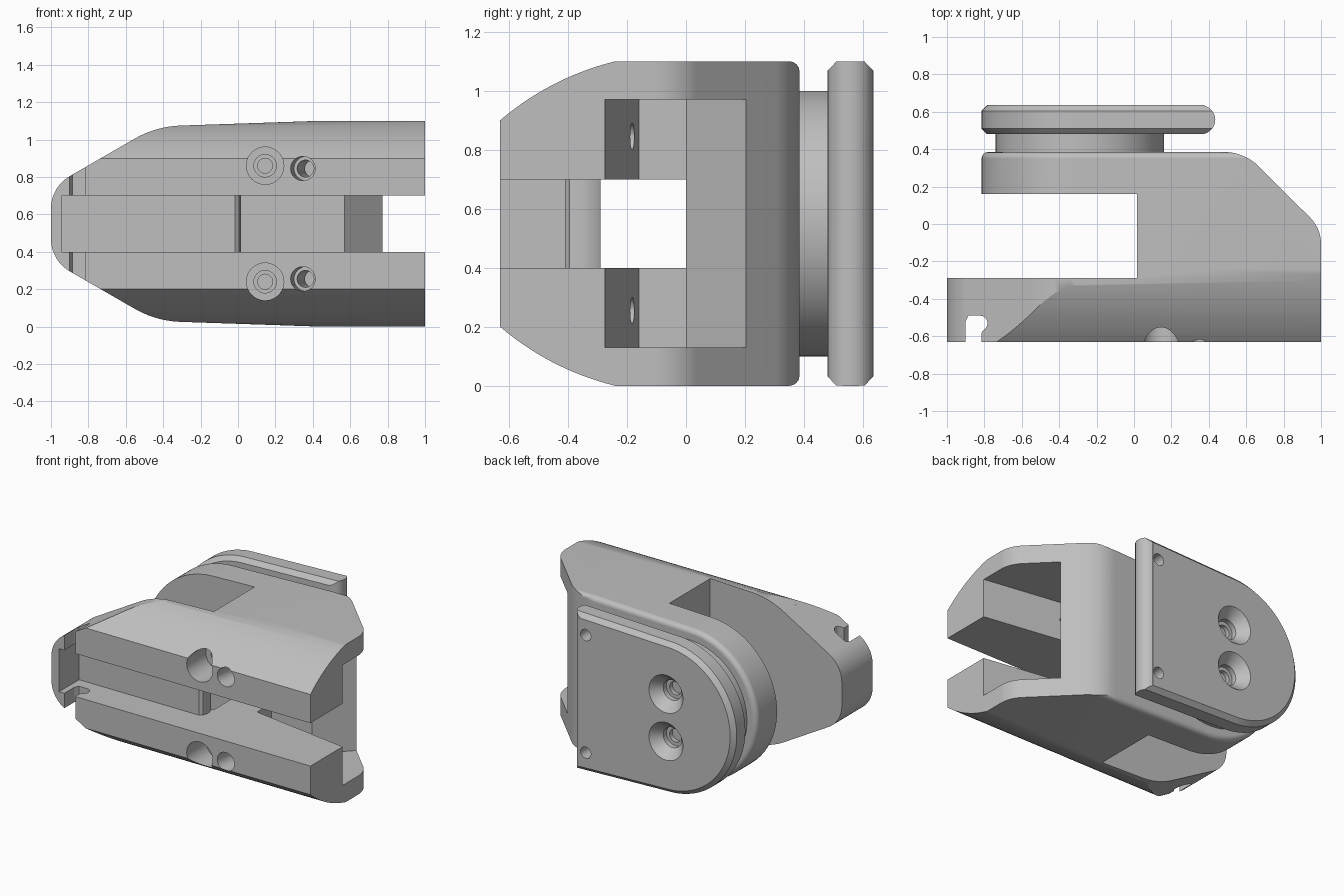
import bpy, bmesh, math
from mathutils import Matrix, Vector

if "Cube" in bpy.data.objects:
    bpy.data.objects.remove(bpy.data.objects["Cube"], do_unlink=True)

MID = 0.55                      # height of the symmetry plane
PIVOT = -0.29                   # x of the round pivot
grey = bpy.data.materials.new("plain grey")
grey.use_nodes = True
grey.diffuse_color = (0.52, 0.52, 0.52, 1)
grey.node_tree.nodes["Principled BSDF"].inputs["Base Color"].default_value = grey.diffuse_color


def make(name, bm):
    bmesh.ops.recalc_face_normals(bm, faces=bm.faces)
    mesh = bpy.data.meshes.new(name)
    bm.to_mesh(mesh)
    bm.free()
    obj = bpy.data.objects.new(name, mesh)
    bpy.context.scene.collection.objects.link(obj)
    mesh.materials.append(grey)
    return obj


def prism(name, pts, axis, lo, hi, bevel=0, segments=1, both=False):
    """Extrude a 2D outline along an axis, optionally bevelling its cap edges."""
    place = {"x": lambda a, b, t: (t, a, b),
             "y": lambda a, b, t: (a, t, b),
             "z": lambda a, b, t: (a, b, t)}[axis]
    bm = bmesh.new()
    near = [bm.verts.new(place(a, b, lo)) for a, b in pts]
    far = [bm.verts.new(place(a, b, hi)) for a, b in pts]
    caps = [bm.faces.new(near), bm.faces.new(far)]
    for i in range(len(pts)):
        j = (i + 1) % len(pts)
        bm.faces.new((near[i], near[j], far[j], far[i]))
    bmesh.ops.recalc_face_normals(bm, faces=bm.faces)
    if bevel:
        edges = list(caps[1].edges) + (list(caps[0].edges) if both else [])
        bmesh.ops.bevel(bm, geom=edges, offset=bevel, segments=segments,
                        profile=0.5, affect="EDGES")
    return make(name, bm)


def plug(x, z, y0, y1, r0, r1=None, lean=0, name="plug"):
    """Round plug from y0 to y1 that may taper or lean toward +x."""
    bm = bmesh.new()
    a, b = Vector((x, y0, z)), Vector((x + lean * (y1 - y0), y1, z))
    turn = (b - a).to_track_quat("Z", "Y").to_matrix().to_4x4()
    bmesh.ops.create_cone(bm, cap_ends=True, segments=40, radius1=r0,
                          radius2=r0 if r1 is None else r1, depth=(b - a).length,
                          matrix=Matrix.Translation((a + b) / 2) @ turn)
    return make(name, bm)


def combine(obj, tool, operation):
    mod = obj.modifiers.new("cut", "BOOLEAN")
    mod.operation, mod.object, mod.solver = operation, tool, "EXACT"
    bpy.context.view_layer.update()
    graph = bpy.context.evaluated_depsgraph_get()
    mesh = bpy.data.meshes.new_from_object(obj.evaluated_get(graph))
    obj.modifiers.clear()
    obj.data = mesh
    bpy.data.objects.remove(tool, do_unlink=True)


def arc(cx, cy, r, a0, a1, n):
    steps = [math.radians(a0 + (a1 - a0) * i / n) for i in range(n + 1)]
    return [(cx + r * math.cos(a), cy + r * math.sin(a)) for a in steps]


def mirrored(pts):
    return pts + [(a, 2 * MID - b) for a, b in reversed(pts)]


def lobe_outline(right):
    """Round at the pivot, widening slightly toward a straight right end."""
    wide = [(right, 1.1)] + ([(0.45, 1.1)] if right > 0.45 else [])
    return wide + arc(PIVOT, MID, 0.525, 92, 268, 56) + [(a, 2 * MID - b) for a, b in reversed(wide)]


# body: rounded lobe plus tapered nose, trimmed by the plan and end outlines
body = prism("body", lobe_outline(1.1), "y", -0.70, 0.385, 0.035, 4)
nose = mirrored([(-0.3, 0.9), (-0.5525, 1.0047)] + arc(-0.8, 0.631, 0.2, 120, 180, 10))
combine(body, prism("nose", nose, "y", -0.72, -0.25), "UNION")

plan = [(-1.1, -0.8), (-1.1, -0.29), (0.016, -0.29), (0.016, 0.16), (-1.1, 0.16), (-1.1, 0.6),
        (0.48, 0.6)] + arc(0.48, 0.119, 0.266, 90, 45, 10) + arc(0.8, -0.107, 0.2, 45, 0, 10) + [(1, -0.8)]
combine(body, prism("plan", plan, "z", -0.2, 1.3), "INTERSECT")

ends = [(0.7, 1.3), (-0.24, 1.3)]
for i in range(15):             # curved shoulder down to the front face
    t = i / 14
    u = 1 - t
    ends.append((-0.24 * u * u - 0.92 * u * t - 0.63 * t * t,
                 1.1 * u * u + 2.09 * u * t + 0.9 * t * t))
combine(body, prism("ends", mirrored(ends), "x", -1.3, 1.3), "INTERSECT")

# tall pocket through the slanted corner
pocket = [(1.1, -0.2905), (0.26, -0.16), (0.26, 0), (0.57, 0), (1.1, 0.53)]
combine(body, prism("pocket", pocket, "z", 0.13, 0.97), "DIFFERENCE")

# middle slot, leaving a thin rounded wall behind the front arm
slot = [(-0.94, -0.8), (-0.94, -0.41), (-0.015, -0.41), (0.005, -0.395), (0.016, -0.36),
        (0.014, -0.33), (0.002, -0.3), (-0.02, -0.27), (-0.02, 0), (0.57, 0), (1.1, 0.53), (1.1, -0.8)]
combine(body, prism("slot", slot, "z", 0.4, 0.7), "DIFFERENCE")

# hooked groove in the nose
groove = [(-0.9, -0.8), (-0.9, -0.52), (-0.885, -0.49)] + arc(-0.823, -0.53, 0.04, 90, -45, 8) \
    + [(-0.815, -0.58), (-0.815, -0.8)]
combine(body, prism("groove", groove, "z", -0.2, 1.3), "DIFFERENCE")

# stepped screw holes and leaning pin holes in the front
for side in (-1, 1):
    z = MID + side * 0.31
    for depth, r in ((-0.42, 0.1), (-0.36, 0.06), (-0.25, 0.04)):
        combine(body, plug(0.145, z, -0.8, depth, r), "DIFFERENCE")
    z = MID + side * 0.295
    combine(body, plug(0.325, z, -0.8, -0.5, 0.065, lean=0.13), "DIFFERENCE")
    combine(body, plug(0.335, z, -0.7, -0.1, 0.045, lean=0.13), "DIFFERENCE")

# pivot neck
neck = plug(PIVOT, MID, 0.36, 0.5, 0.45, name="pivot_neck")
bpy.data.objects.remove(neck, do_unlink=True)
neck = prism("pivot_neck", arc(PIVOT, MID, 0.45, 0, 357, 119), "y", 0.37, 0.49)

# back plate with a rounded straight edge
plate = prism("back_plate", lobe_outline(0.435), "y", 0.48, 0.635, 0.03, 1, True)
edge = [(-1, 0.4), (0.38, 0.4)] + arc(0.357, 0.5575, 0.0775, -75, 75, 12) + [(0.36, 0.7), (-1, 0.7)]
combine(plate, prism("edge", edge, "z", -0.2, 1.3), "INTERSECT")
for side in (-1, 1):
    z = MID + side * 0.165
    combine(plate, plug(PIVOT, z, 0.565, 0.645, 0.07, 0.14), "DIFFERENCE")
    combine(plate, plug(PIVOT, z, 0.53, 0.6, 0.07), "DIFFERENCE")
    combine(plate, plug(PIVOT, z, 0.5, 0.6, 0.045), "DIFFERENCE")
    combine(plate, plug(0.33, MID + side * 0.41, 0.52, 0.7, 0.04), "DIFFERENCE")

# smooth the curved faces and keep flats flat
for obj in (body, neck, plate):
    bpy.ops.object.select_all(action="DESELECT")
    obj.select_set(True)
    bpy.context.view_layer.objects.active = obj
    bpy.ops.object.shade_smooth_by_angle(angle=math.radians(25))
    obj.modifiers.new("even_shading", "WEIGHTED_NORMAL").keep_sharp = True
